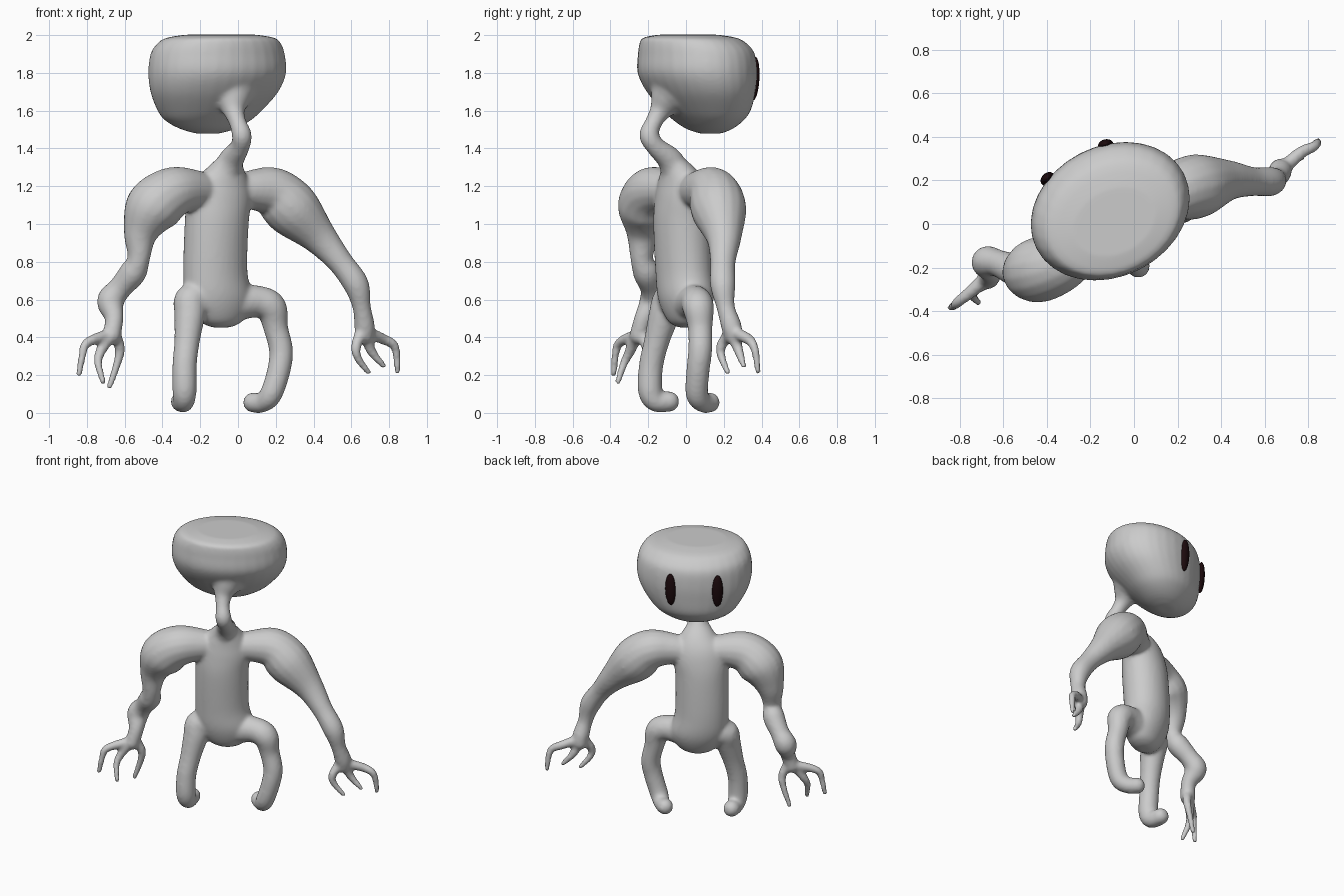
import bpy, bmesh, math
from mathutils import Vector, Matrix

TURN = math.radians(27)  # the figure is turned: its face looks to -x, +y


def spline(pts, n=6):
    """Catmull-Rom interpolation of any-length tuples."""
    p = [Vector(q) for q in pts]
    p = [p[0]] + p + [p[-1]]
    out = []
    for i in range(1, len(p) - 2):
        a, b, c, d = p[i - 1:i + 3]
        for k in range(n):
            t = k / n
            out.append(0.5 * (2 * b + (c - a) * t + (2 * a - 5 * b + 4 * c - d) * t * t
                              + (3 * b - a - 3 * c + d) * t ** 3))
    return out + [p[-2]]


def skin(bm, rings):
    vs = [[bm.verts.new(co) for co in r] for r in rings]
    n = len(vs[0])
    for a, b in zip(vs, vs[1:]):
        for i in range(n):
            bm.faces.new((a[i], a[(i + 1) % n], b[(i + 1) % n], b[i]))
    bm.faces.new(vs[0][::-1])
    bm.faces.new(vs[-1])


def loft(bm, rows, n=32):
    """Horizontal turned ellipses: x, y, z, half width, half depth."""
    rot = Matrix.Rotation(TURN, 3, 'Z')
    rings = []
    for x, y, z, a, b in spline(rows, 5):
        rings.append([Vector((x, y, z)) + rot @ Vector((a * math.cos(t), b * math.sin(t), 0))
                      for t in (2 * math.pi * i / n for i in range(n))])
    skin(bm, rings)


def limb(bm, pts, n=16):
    """Round tube with rounded ends: x, y, z, radius."""
    path = spline(pts)
    pos = [Vector(q[:3]) for q in path]
    rad = [q[3] for q in path]
    rings, side = [], None
    for i, c in enumerate(pos):
        t = (pos[min(i + 1, len(pos) - 1)] - pos[max(i - 1, 0)]).normalized()
        side = t.orthogonal() if side is None else side - t * side.dot(t)
        side.normalize()
        up = t.cross(side)
        rings.append([c + rad[i] * (side * math.cos(w) + up * math.sin(w))
                      for w in (2 * math.pi * k / n for k in range(n))])
    skin(bm, rings)
    for e in (0, -1):
        bmesh.ops.create_icosphere(bm, subdivisions=3, radius=rad[e],
                                   matrix=Matrix.Translation(pos[e]))


bm = bmesh.new()

# head: flat-topped bowl leaning forward, crown lower over the face
loft(bm, [(-.16, .13, 1.478, .06, .05), (-.16, .125, 1.502, .15, .11), (-.16, .12, 1.545, .235, .165),
          (-.15, .11, 1.6, .29, .215), (-.125, .08, 1.7, .355, .268), (-.11, .06, 1.8, .38, .298),
          (-.108, .055, 1.9, .37, .292), (-.10, .038, 1.955, .342, .268),
          (-.093, .02, 1.985, .30, .235), (-.09, .01, 2.002, .2, .15)])

# torso and pelvis
loft(bm, [(-.09, 0, .452, .05, .04), (-.09, 0, .49, .125, .09), (-.10, 0, .6, .185, .135),
          (-.12, -.01, .75, .176, .145), (-.113, -.02, 1.0, .175, .147), (-.10, -.02, 1.13, .18, .135),
          (-.09, -.025, 1.22, .155, .115), (-.07, -.04, 1.29, .105, .09), (-.05, -.07, 1.34, .068, .07)])

# S-shaped neck
limb(bm, [(-.07, -.05, 1.26, .08), (-.035, -.085, 1.34, .068), (.01, -.16, 1.41, .052),
          (.02, -.195, 1.47, .053), (-.003, -.17, 1.54, .046), (-.022, -.135, 1.6, .06),
          (-.03, -.09, 1.67, .11), (-.05, -.03, 1.74, .16)])

# arms
limb(bm, [(-.06, 0, 1.16, .08), (.08, .08, 1.18, .108), (.19, .145, 1.165, .135), (.295, .175, 1.07, .147),
          (.43, .2, .93, .095), (.54, .195, .8, .068), (.625, .195, .68, .068),
          (.655, .21, .56, .049), (.67, .24, .46, .055), (.67, .25, .41, .05)])
limb(bm, [(-.12, -.03, 1.16, .08), (-.23, -.11, 1.18, .108), (-.35, -.185, 1.165, .137), (-.455, -.215, 1.08, .148),
          (-.515, -.225, .95, .093), (-.525, -.235, .82, .06), (-.555, -.21, .745, .072),
          (-.625, -.18, .66, .063), (-.675, -.175, .59, .073), (-.655, -.225, .5, .05), (-.67, -.25, .41, .05)])

# fingers
for f in ([(.65, .23, .42), (.625, .185, .35), (.635, .19, .29), (.69, .22, .215)],
          [(.68, .25, .41), (.70, .275, .34), (.73, .29, .295), (.77, .305, .25)],
          [(.70, .27, .42), (.77, .33, .39), (.825, .355, .36), (.84, .372, .3), (.843, .38, .22)],
          [(-.69, -.26, .41), (-.76, -.32, .39), (-.81, -.36, .36), (-.825, -.375, .3), (-.842, -.382, .205)],
          [(-.69, -.27, .39), (-.73, -.3, .32), (-.74, -.33, .26), (-.715, -.36, .165)],
          [(-.65, -.23, .41), (-.625, -.205, .34), (-.64, -.2, .26), (-.68, -.21, .14)]):
    m = len(f) - 1
    limb(bm, [(*p, .034 - .017 * i / m) for i, p in enumerate(f)], 12)

# legs with toes
limb(bm, [(-.03, .02, .58, .1), (.1, .05, .59, .085), (.175, .065, .555, .084), (.2, .075, .45, .066),
          (.228, .075, .33, .064), (.215, .063, .22, .062), (.175, .058, .1, .06),
          (.13, .09, .056, .054), (.08, .125, .055, .054)])
limb(bm, [(-.14, -.03, .58, .1), (-.245, -.085, .6, .09), (-.255, -.115, .52, .083), (-.27, -.155, .38, .068),
          (-.283, -.185, .25, .065), (-.283, -.19, .12, .065), (-.287, -.16, .062, .057),
          (-.302, -.09, .06, .055)])

bmesh.ops.recalc_face_normals(bm, faces=bm.faces)
me = bpy.data.meshes.new("body")
bm.to_mesh(me)
bm.free()
body = bpy.data.objects.new("body", me)
bpy.context.collection.objects.link(body)

# fuse the parts into one soft skin
fuse = body.modifiers.new("fuse", 'REMESH')
fuse.mode = 'VOXEL'
fuse.voxel_size = .011
fuse.use_smooth_shade = True
soft = body.modifiers.new("soften", 'SMOOTH')
soft.factor = .5
soft.iterations = 10

# eyes: tall dark ovals
dark = bpy.data.materials.new("eye_dark")
dark.diffuse_color = (.012, .003, .004, 1)
for name, x, y, yaw in (("right_eye", -.13, .362, 14), ("left_eye", -.397, .207, 44)):
    bpy.ops.mesh.primitive_uv_sphere_add(segments=24, ring_count=16, radius=1, location=(x, y, 1.77))
    eye = bpy.context.object
    eye.name = name
    eye.scale = (.036, .026, .115)
    eye.rotation_euler = (math.radians(-3), 0, math.radians(yaw))
    eye.data.materials.append(dark)
    bpy.ops.object.shade_smooth()
